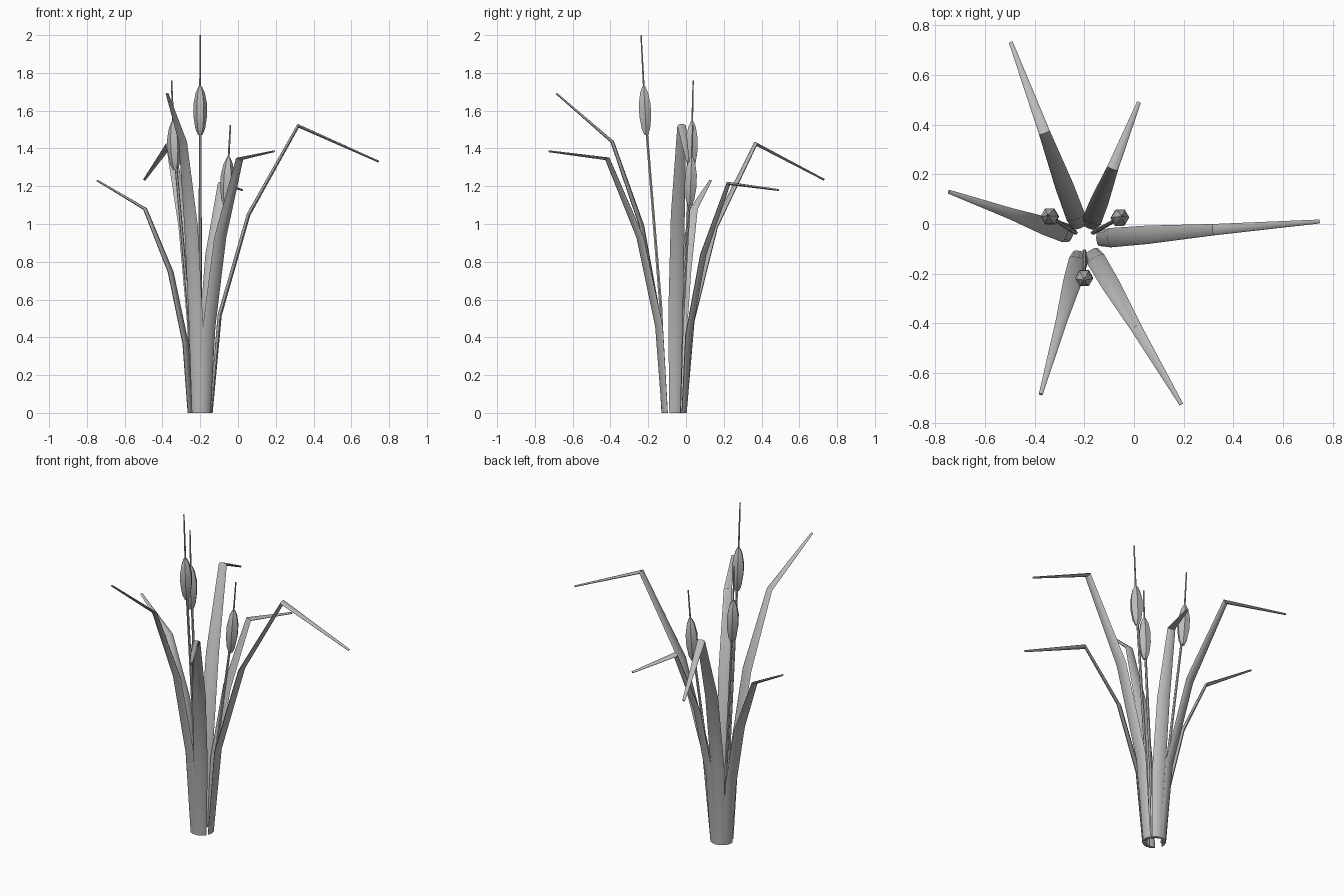
import bpy, bmesh, math
from mathutils import Vector

if "Cube" in bpy.data.objects:
    bpy.data.objects.remove(bpy.data.objects["Cube"], do_unlink=True)

grey = bpy.data.materials.new("plain grey")
grey.use_nodes = True
grey.diffuse_color = (0.5, 0.5, 0.5, 1)
grey.node_tree.nodes["Principled BSDF"].inputs["Base Color"].default_value = (0.5, 0.5, 0.5, 1)

CENTRE = Vector((-0.2, -0.063, 0))


def sweep(name, path, sizes, side, sides):
    """Sweep an elliptical section (half width, half depth) along a path, mitred at bends."""
    bm = bmesh.new()
    rings = []
    last = len(path) - 1
    for i, p in enumerate(path):
        before = (p - path[max(i - 1, 0)]).normalized()
        after = (path[min(i + 1, last)] - p).normalized()
        along = (before + after).normalized()
        if i == 0:
            along = Vector((0, 0, 1))
        depth = along.cross(side).normalized()
        across = depth.cross(along)
        miter = 1 / max(0.6, along.dot(after if i < last else before))
        w, d = sizes[i]
        ring = []
        for k in range(sides):
            a = math.tau * k / sides
            ring.append(bm.verts.new(p + across * w * math.cos(a) + depth * d * miter * math.sin(a)))
        rings.append(ring)
    for low, high in zip(rings, rings[1:]):
        for k in range(sides):
            n = (k + 1) % sides
            bm.faces.new((low[k], low[n], high[n], high[k]))
    bm.faces.new(rings[0])
    bm.faces.new(rings[-1])
    bmesh.ops.recalc_face_normals(bm, faces=bm.faces)
    mesh = bpy.data.meshes.new(name)
    bm.to_mesh(mesh)
    bm.free()
    obj = bpy.data.objects.new(name, mesh)
    mesh.materials.append(grey)
    bpy.context.collection.objects.link(obj)
    bpy.ops.object.select_all(action='DESELECT')
    obj.select_set(True)
    bpy.context.view_layer.objects.active = obj
    bpy.ops.object.shade_smooth_by_angle(angle=math.radians(50))
    return obj


# Folded leaves: tip position, then radius and height of the fold
leaves = {
    "right_side_leaf": ((-0.745, 0.13, 1.23), 0.31, 1.08),
    "left_side_leaf": ((0.745, 0.01, 1.33), 0.52, 1.52),
    "back_right_leaf": ((-0.495, 0.73, 1.235), 0.46, 1.425),
    "back_left_leaf": ((0.02, 0.49, 1.18), 0.31, 1.215),
    "front_left_leaf": ((0.19, -0.725, 1.385), 0.41, 1.345),
    "front_right_leaf": ((-0.375, -0.685, 1.69), 0.34, 1.435),
}
leaf_sizes = [(0.03, 0.009), (0.039, 0.011), (0.037, 0.01), (0.023, 0.008), (0.008, 0.005)]
for name, (tip, fold_r, fold_z) in leaves.items():
    tip = Vector(tip)
    out = tip - CENTRE
    out.z = 0
    out.normalize()
    root_r = 0.057
    path = []
    for reach, rise in ((0, 0), (0.1, 0.34), (0.43, 0.69), (1, 1)):
        r = root_r + (fold_r - root_r) * reach
        path.append(CENTRE + out * r + Vector((0, 0, fold_z * rise)))
    path.append(tip)
    sweep(name, path, leaf_sizes, Vector((-out.y, out.x, 0)), 8)

# Reed stalks, each with a seed head and a thin spike: root, head centre, spike tip
reeds = {
    "front_reed": ((-0.2, -0.11, 0), (-0.2, -0.217, 1.6), (-0.2, -0.238, 2.0)),
    "right_reed": ((-0.235, -0.035, 0), (-0.338, 0.03, 1.415), (-0.352, 0.038, 1.76)),
    "left_reed": ((-0.165, -0.035, 0), (-0.057, 0.025, 1.225), (-0.04, 0.036, 1.525)),
}
head_profile = [(-0.128, 0.012), (-0.095, 0.026), (-0.03, 0.036),
                (0.035, 0.036), (0.095, 0.024), (0.128, 0.009)]
for name, points in reeds.items():
    root, head, tip = (Vector(p) for p in points)
    axis = (tip - head).normalized()
    middle = root.lerp(head, 0.35) - (head - root) * Vector((0.13, 0.13, 0))
    side = Vector((1, 0, 0))
    sweep(name + "_stalk", [root, middle, head], [(0.009, 0.009)] * 2 + [(0.007, 0.007)], side, 6)
    sweep(name + "_spike", [head, tip], [(0.006, 0.006), (0.004, 0.004)], side, 6)
    sweep(name + "_seed_head", [head + axis * h for h, r in head_profile],
          [(r, r) for h, r in head_profile], side, 6)
